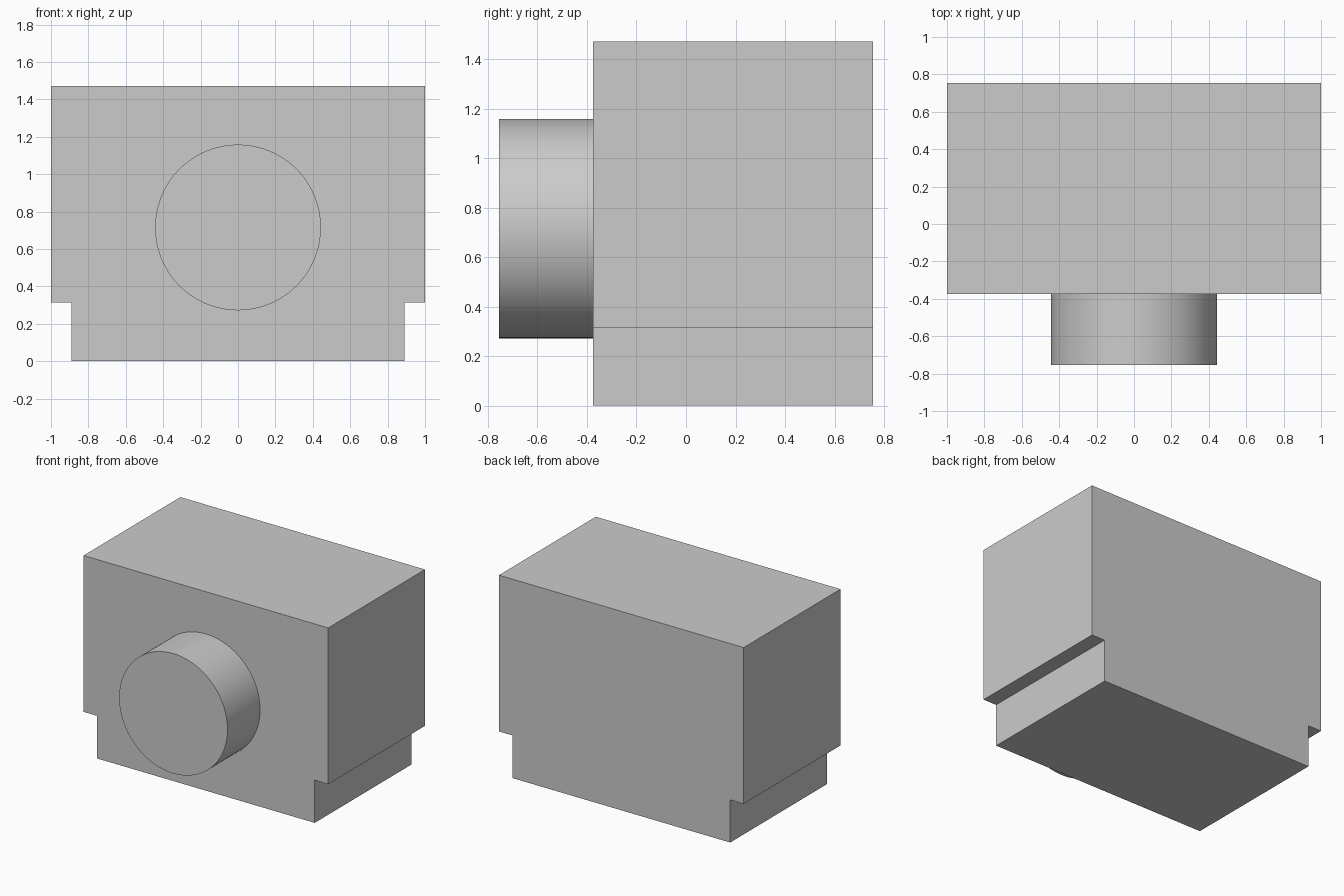
import bpy
import bmesh
import math
from mathutils import Vector

cube = bpy.data.objects.get("Cube")
if cube:
    bpy.data.objects.remove(cube, do_unlink=True)

FRONT, SEAM, BACK = -0.755, -0.375, 0.755

# Single grey finish
grey = bpy.data.materials.new("light_grey")
grey.use_nodes = True
colour = (0.6, 0.6, 0.6, 1)
grey.diffuse_color = colour
grey.node_tree.nodes["Principled BSDF"].inputs["Base Color"].default_value = colour


def extrude_profile(name, outline, y0, y1):
    """Extrude an (x, z) outline along y into a closed solid."""
    bm = bmesh.new()
    face = bm.faces.new([bm.verts.new((x, y0, z)) for x, z in outline])
    geom = bmesh.ops.extrude_face_region(bm, geom=[face])["geom"]
    verts = [g for g in geom if isinstance(g, bmesh.types.BMVert)]
    bmesh.ops.translate(bm, verts=verts, vec=Vector((0, y1 - y0, 0)))
    bmesh.ops.recalc_face_normals(bm, faces=bm.faces)
    mesh = bpy.data.meshes.new(name)
    bm.to_mesh(mesh)
    bm.free()
    mesh.materials.append(grey)
    obj = bpy.data.objects.new(name, mesh)
    bpy.context.collection.objects.link(obj)
    return obj


# Block body with a narrower foot, mirrored half outline
half = [(0.89, 0), (0.89, 0.315), (1, 0.315), (1, 1.47)]
extrude_profile("body", half + [(-x, z) for x, z in reversed(half)], SEAM, BACK)

# Round boss on the front
radius, centre_z, sides = 0.443, 0.715, 96
angles = [math.tau * i / sides for i in range(sides)]
circle = [(radius * math.cos(a), centre_z + radius * math.sin(a)) for a in angles]
boss = extrude_profile("front_boss", circle, FRONT, SEAM)
bpy.ops.object.select_all(action="DESELECT")
boss.select_set(True)
bpy.context.view_layer.objects.active = boss
bpy.ops.object.shade_smooth_by_angle(angle=math.radians(30))
